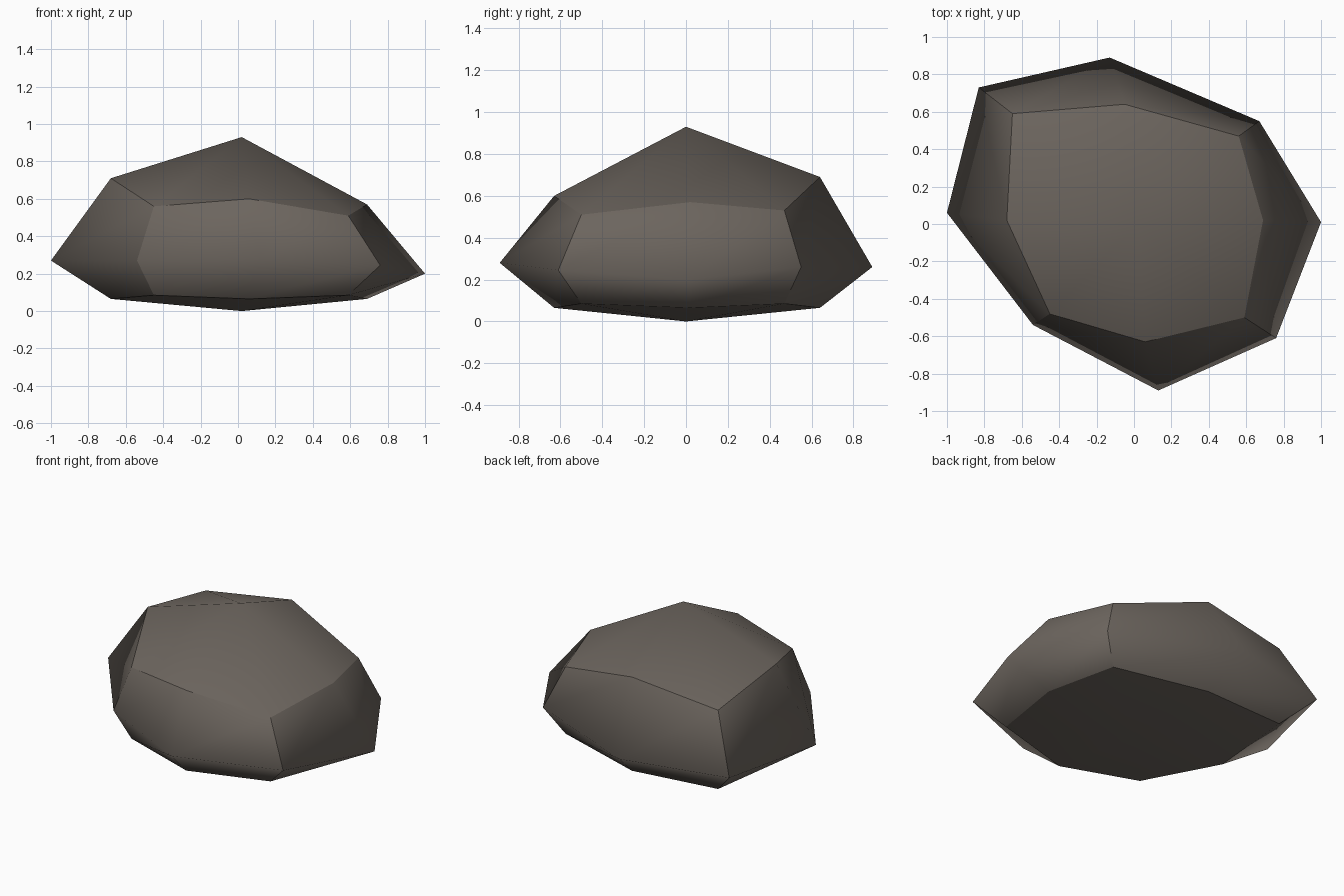
import bpy, bmesh

if "Cube" in bpy.data.objects:
    bpy.data.objects.remove(bpy.data.objects["Cube"])

# Rings run counter-clockwise: front-left corner, front, front-right corner, right, ...
upper = [(-.45, -.48, .56), (.06, -.63, .60), (.59, -.50, .51), (.69, .02, .57),
         (.56, .47, .53), (-.05, .64, .69), (-.65, .59, .61), (-.68, .02, .71)]
girdle = [(-.54, -.54, .27), (.13, -.89, .28), (.76, -.61, .245), (1, .01, .20),
          (.67, .55, .26), (-.13, .89, .26), (-.83, .73, .26), (-1, .06, .27)]
# The lower ring repeats the upper outline close to the ground
lower = [(x, y, .065 if i % 2 else .085) for i, (x, y, z) in enumerate(upper)]

bm = bmesh.new()
lo, mid, up = [[bm.verts.new(p) for p in ring] for ring in (lower, girdle, upper)]
peak = bm.verts.new((.02, 0, .93))
base = bm.verts.new((.02, 0, 0))

# Side facets
for a, b in ((lo, mid), (mid, up)):
    for i in range(8):
        j = (i + 1) % 8
        bm.faces.new((a[i], a[j], b[j], b[i]))

# Top and bottom caps, four quads each
for i in range(1, 8, 2):
    j, k = (i + 1) % 8, (i + 2) % 8
    bm.faces.new((peak, up[i], up[j], up[k]))
    bm.faces.new((base, lo[k], lo[j], lo[i]))

# Six smooth sides divided by crisp ridges
for f in bm.faces:
    f.smooth = True
for i in range(8):
    pairs = [(r[i], r[(i + 1) % 8]) for r in (lo, up)]
    if i % 2 == 0:
        pairs += [(lo[i], mid[i]), (mid[i], up[i])]
    for pair in pairs:
        bm.edges.get(pair).smooth = False

mesh = bpy.data.meshes.new("rock")
bm.to_mesh(mesh)
bm.free()
rock = bpy.data.objects.new("rock", mesh)
bpy.context.collection.objects.link(rock)

stone = bpy.data.materials.new("grey brown stone")
stone.diffuse_color = (.15, .13, .112, 1)
stone.use_nodes = True
stone.node_tree.nodes["Principled BSDF"].inputs["Base Color"].default_value = stone.diffuse_color
mesh.materials.append(stone)
